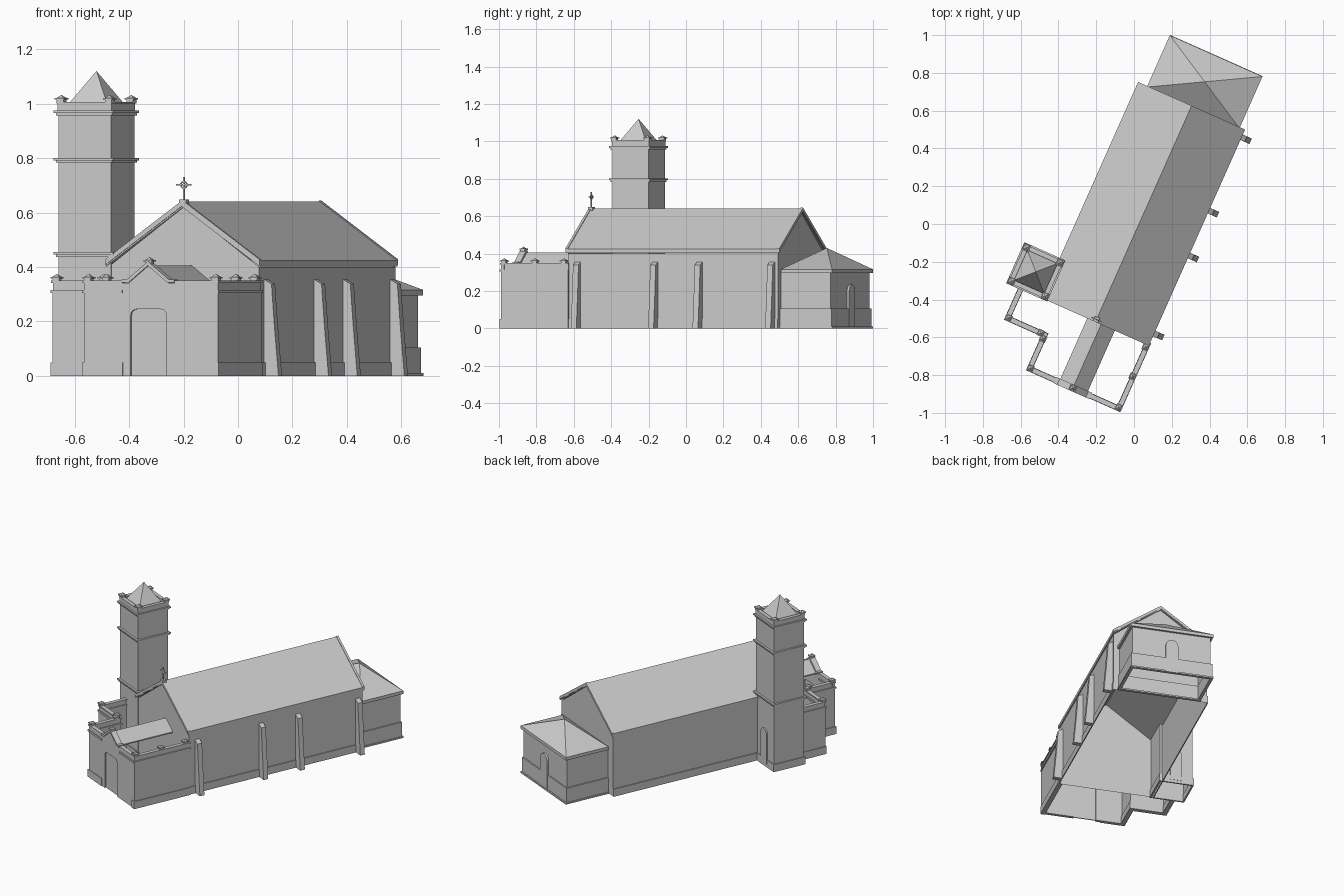
import bpy, bmesh, math

if "Cube" in bpy.data.objects:
    bpy.data.objects.remove(bpy.data.objects["Cube"])

TURN = math.radians(-24)   # whole building is turned on the ground grid
# Local frame: u = across the nave, v = along the nave, z = up


def make(name, verts, faces):
    me = bpy.data.meshes.new(name)
    me.from_pydata(verts, [], faces)
    bm = bmesh.new()
    bm.from_mesh(me)
    bmesh.ops.recalc_face_normals(bm, faces=bm.faces)
    bm.to_mesh(me)
    bm.free()
    ob = bpy.data.objects.new(name, me)
    ob.rotation_euler.z = TURN
    bpy.context.collection.objects.link(ob)
    return ob


def prism(name, pts, a, b, axis='v', caps=True, skip=()):
    """Extrude a profile from a to b: axis v -> pts (u,z), u -> (v,z), z -> (u,v)."""
    put = {'v': lambda p, t: (p[0], t, p[1]),
           'u': lambda p, t: (t, p[0], p[1]),
           'z': lambda p, t: (p[0], p[1], t)}[axis]
    n = len(pts)
    verts = [put(p, a) for p in pts] + [put(p, b) for p in pts]
    faces = [(i, (i + 1) % n, n + (i + 1) % n, n + i) for i in range(n) if i not in skip]
    if caps:
        faces += [tuple(range(n)), tuple(range(n, 2 * n))]
    return make(name, verts, faces)


def box(name, u0, u1, v0, v1, z0, z1):
    return prism(name, [(u0, v0), (u1, v0), (u1, v1), (u0, v1)], z0, z1, 'z')


def block(name, u, v, h, z0, z1):
    return box(name, u - h, u + h, v - h, v + h, z0, z1)


def shell(name, u0, u1, v0, v1, z1):
    """Four walls, open at top and bottom."""
    return prism(name, [(u0, v0), (u1, v0), (u1, v1), (u0, v1)], 0, z1, 'z', caps=False)


def pyramid(name, u0, u1, v0, v1, z0, z1):
    c = ((u0 + u1) / 2, (v0 + v1) / 2, z1)
    return make(name, [(u0, v0, z0), (u1, v0, z0), (u1, v1, z0), (u0, v1, z0), c],
                [(0, 1, 4), (1, 2, 4), (2, 3, 4), (3, 0, 4)])


def merlon(name, u, v, z0, z1, h=.014):
    block(name, u, v, h, z0, z1)
    block(name + "_cap", u, v, h + .005, z1, z1 + .006)
    pyramid(name + "_point", u - h, u + h, v - h, v + h, z1 + .006, z1 + .017)


def ring(name, u0, u1, v0, v1, t, z0, z1):
    """Hollow rectangular band."""
    box(name + "_front", u0, u1, v0, v0 + t, z0, z1)
    box(name + "_back", u0, u1, v1 - t, v1, z0, z1)
    box(name + "_left", u0, u0 + t, v0 + t, v1 - t, z0, z1)
    box(name + "_right", u1 - t, u1, v0 + t, v1 - t, z0, z1)


def arch(c, w, z0, z1, n=8):
    """Round-headed opening outline."""
    zc = z1 - w
    return [(c + w, z0)] + [(c + w * math.cos(math.pi * i / n), zc + w * math.sin(math.pi * i / n))
                            for i in range(n + 1)] + [(c - w, z0)]


# Nave walls, gable ends and roof slab
L, R, F, B, M = -.28, .328, -.545, .684, .024
EAVE, RIDGE = .40, .62
gable = [(L, 0), (L, EAVE), (M, RIDGE), (R, EAVE), (R, 0)]
prism("nave_walls", gable, F, B, 'v', caps=False, skip=(1, 2, 4))
make("nave_front_gable", [(u, F, z) for u, z in gable], [tuple(range(5))])
back = gable + [(.28, 0), (.28, .30), (-.21, .30), (-.21, 0)]
make("nave_back_gable", [(u, B, z) for u, z in back], [tuple(range(9))])
prism("nave_roof", [(L - .006, .402), (L - .006, .424), (M, .641), (R + .006, .424),
                    (R + .006, .402), (M, .619)], F - .008, B + .008)
for i, v in enumerate((F - .012, B - .002)):       # raised gable edges
    prism(f"gable_coping_{i}", [(L - .006, .408), (L - .006, .428), (M, .645), (R + .006, .428),
                                (R + .006, .408), (M, .625)], v, v + .014)
box("nave_plinth_right", R, R + .006, F, B, 0, .05)
box("nave_plinth_left", L - .006, L, F, B, 0, .05)

# Buttresses along the right side
for i, v in enumerate((-.486, -.034, .226, .651)):
    prism(f"buttress_{i}", [(R, 0), (R, .355), (R + .03, .338), (R + .042, .18), (R + .058, 0)],
          v - .016, v + .016)

# Cross on the front gable
CV = -.543
block("cross_foot", M, CV, .014, .63, .648)
box("cross_post", M - .003, M + .003, CV - .003, CV + .003, .645, .73)
box("cross_arm", M - .03, M + .03, CV - .003, CV + .003, .699, .705)
n = 16
circ = [(math.cos(2 * math.pi * i / n), math.sin(2 * math.pi * i / n)) for i in range(n)]
make("cross_ring", [(M + r * c, v, .702 + r * s) for r, v in
                    ((.014, CV - .003), (.014, CV + .003), (.010, CV + .003), (.010, CV - .003))
                    for c, s in circ],
     [(k * n + i, k * n + (i + 1) % n, (k + 1) % 4 * n + (i + 1) % n, (k + 1) % 4 * n + i)
      for k in range(4) for i in range(n)])

# Low back room with pyramid roof
CL, CR, CB = -.233, .304, .99
shell("back_room_walls", CL + .014, CR - .014, B, CB - .014, .30)
ring("back_room_eaves", CL, CR, B + .006, CB, .02, .295, .316)
pyramid("back_room_roof", CL, CR, B + .006, CB, .316, .43)
ring("back_room_plinth", CL + .006, CR - .006, B, CB - .006, .012, 0, .105)
ring("back_room_base", CL, CR, B, CB + .002, .02, 0, .01)
prism("back_room_door", arch(.035, .04, .01, .235), CB - .02, CB - .002)

# Tower
TU, TV, TH = -.372, -.443, .106
shell("tower_shaft", TU - TH, TU + TH, TV - TH, TV + TH, .98)
ring("tower_plinth", TU - .112, TU + .112, TV - .112, TV + .112, .01, 0, .05)
for i, z in enumerate((.437, .783, .956)):
    block(f"tower_cornice_{i}_lower", TU, TV, .113, z, z + .009)
    block(f"tower_cornice_{i}_upper", TU, TV, .119, z + .009, z + .018)
ring("tower_parapet", TU - .108, TU + .108, TV - .108, TV + .108, .018, .97, 1.0)
ring("tower_parapet_coping", TU - .111, TU + .111, TV - .111, TV + .111, .024, 1.0, 1.007)
pyramid("tower_roof", TU - .09, TU + .09, TV - .09, TV + .09, .98, 1.12)
for a in (-1, 1):
    for b in (-1, 1):
        merlon(f"tower_merlon_{a}_{b}", TU + a * .097, TV + b * .097, 1.0, 1.015)
prism("tower_door", arch(TU + .005, .036, .02, .25), TV + TH, TV + TH + .008)

# Roofless porch walls: short walls follow a stepped path
path = [(-.408, -.56), (-.408, -.728), (-.193, -.728), (-.193, -.925), (.325, -.925), (.325, -.545)]


def run(name, t, z0, z1, skip=()):
    for i, (p, q) in enumerate(zip(path, path[1:])):
        if i in skip:
            continue
        box(f"{name}_{i}", min(p[0], q[0]) - t, max(p[0], q[0]) + t,
            min(p[1], q[1]) - t, min(max(p[1], q[1]) + t, -.54), z0, z1)


run("porch_wall", .010, 0, .31, skip=(3,))
run("porch_plinth", .015, 0, .05, skip=(3,))
run("porch_cornice", .015, .304, .316, skip=(3,))
run("porch_parapet", .008, .316, .342, skip=(3,))
run("porch_coping", .013, .342, .350, skip=(3,))

# Front wall with gablet and rounded door opening
G = .057
d0, d1, top, r = G - .072, G + .072, .245, .022
corner = [(r * math.sin(math.pi / 2 * i / 4), r * math.cos(math.pi / 2 * i / 4)) for i in range(5)]
door = [(d1, 0)] + [(d1 - r + s, top - r + c) for s, c in reversed(corner)] + \
       [(d0 + r - s, top - r + c) for s, c in corner] + [(d0, 0)]
prism("front_wall", [(-.203, 0), (-.203, .342), (G - .08, .342), (G, .405), (G + .08, .342),
                     (.335, .342), (.335, 0)] + door, -.935, -.915)
prism("front_door", door, -.926, -.920)
chevron = [(-.105, .343), (-.078, .343), (0, .405), (.078, .343), (.105, .343),
           (.105, .355), (.083, .355), (0, .421), (-.083, .355), (-.105, .355)]
prism("gablet_coping", [(G + a, z) for a, z in chevron], -.943, -.907)
merlon("gablet_finial", G, -.925, .41, .42, .012)
box("front_plinth_left", -.208, -.046, -.94, -.933, 0, .05)
for s, (a, b) in {"left": (-.208, G - .105), "right": (G + .105, .34)}.items():
    box(f"front_cornice_{s}", a, b, -.94, -.91, .304, .316)
    box(f"front_coping_{s}", a, b, -.938, -.912, .342, .350)

# Little porch roof running back to the nave
prism("porch_roof", [(G - .08, .335), (G - .08, .343), (G, .405), (G + .08, .343),
                     (G + .08, .335), (G, .396)], -.915, F)

# Porch merlons
for i, (u, v) in enumerate([(-.405, -.725), (-.215, -.728), (-.193, -.75), (-.19, -.92),
                            (.322, -.92), (.322, -.74), (.322, -.57)]):
    merlon(f"porch_merlon_{i}", u, v, .345, .358, .013)
